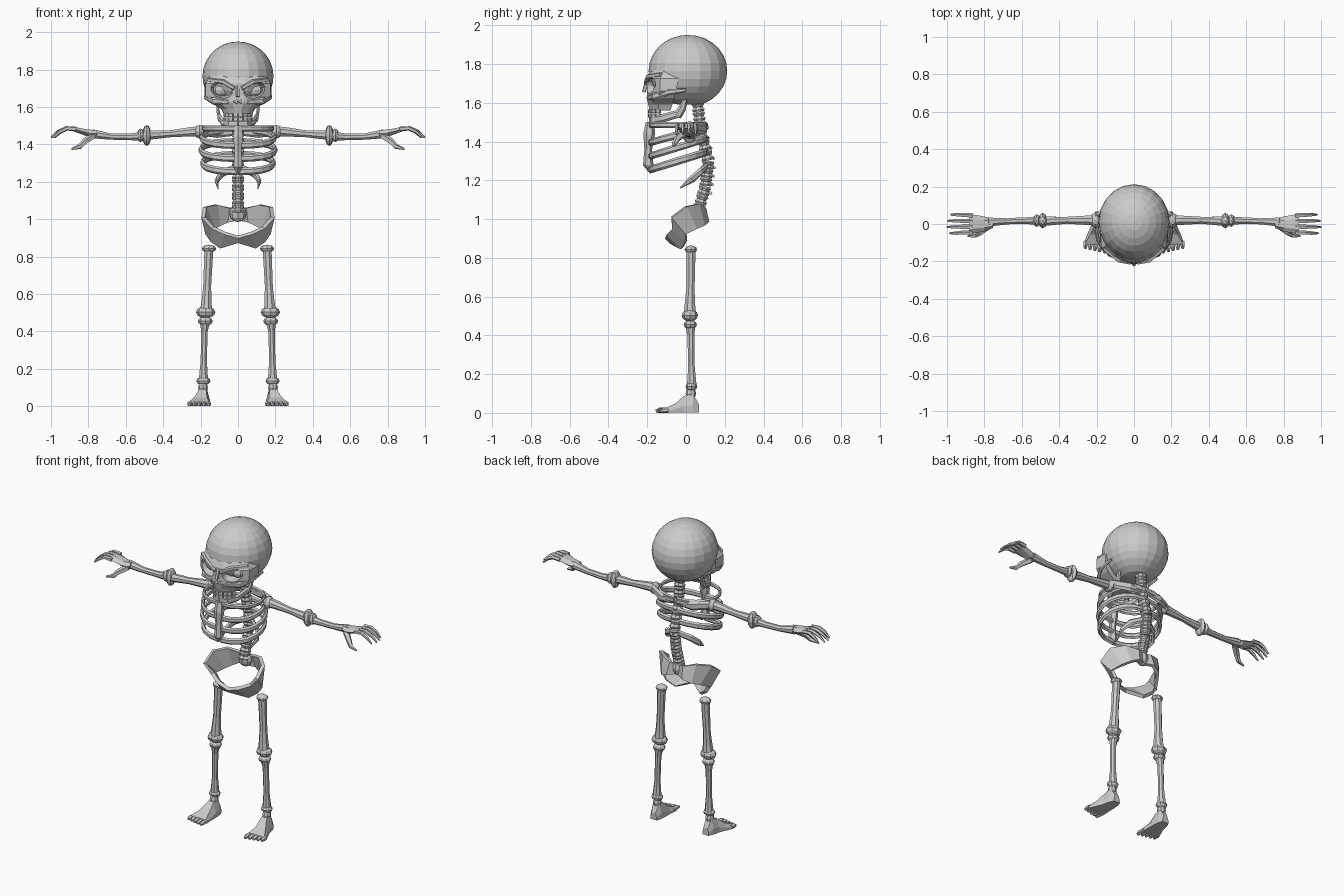
import bpy, bmesh, math
from mathutils import Vector, Matrix

cube = bpy.data.objects.get("Cube")
if cube:
    bpy.data.objects.remove(cube)

BONE = (0.6, 0.6, 0.6, 1)
bone = bpy.data.materials.new("bone grey")
bone.use_nodes = True
bone.diffuse_color = BONE
bone.node_tree.nodes["Principled BSDF"].inputs["Base Color"].default_value = BONE


def finish(name, bm, mirror=False):
    """Turn a bmesh into a bone object, optionally mirrored left to right."""
    bmesh.ops.recalc_face_normals(bm, faces=bm.faces)
    mesh = bpy.data.meshes.new(name)
    bm.to_mesh(mesh)
    bm.free()
    mesh.materials.append(bone)
    obj = bpy.data.objects.new(name, mesh)
    bpy.context.collection.objects.link(obj)
    if mirror:
        mod = obj.modifiers.new("Mirror", 'MIRROR')
        mod.use_mirror_merge = False
    return obj


def loft(name, rings, mirror=False):
    """Skin a list of equal-sized rings and cap both ends."""
    bm = bmesh.new()
    loops = [[bm.verts.new(p) for p in ring] for ring in rings]
    n = len(loops[0])
    for a, b in zip(loops, loops[1:]):
        for i in range(n):
            j = (i + 1) % n
            bm.faces.new((a[i], a[j], b[j], b[i]))
    bm.faces.new(loops[0])
    bm.faces.new(loops[-1])
    return finish(name, bm, mirror)


def tube(name, path, mirror=True, sides=8, flat=1.0, up=(0, 0, 1)):
    """Sweep a round section along (x, y, z, radius) stations; flat squeezes it sideways."""
    pts = [Vector(p[:3]) for p in path]
    rings = []
    for i, p in enumerate(pts):
        tangent = (pts[min(i + 1, len(pts) - 1)] - pts[max(i - 1, 0)]).normalized()
        side = tangent.cross(Vector(up)).normalized()
        top = side.cross(tangent)
        r = path[i][3]
        angles = [math.tau * (k + 0.5) / sides for k in range(sides)]
        rings.append([p + side * r * flat * math.cos(a) + top * r * math.sin(a) for a in angles])
    return loft(name, rings, mirror)


def bone_shaft(name, path, **kw):
    """A near-vertical bone, framed on the y axis."""
    return tube(name, path, up=(0, 1, 0), **kw)


def blob(name, centre, size, mirror=True, seg=8, rings=6, tilt=None):
    bm = bmesh.new()
    bmesh.ops.create_uvsphere(bm, u_segments=seg, v_segments=rings, radius=1)
    turn = tilt or Matrix()
    bm.transform(Matrix.Translation(centre) @ turn @ Matrix.Diagonal((*size, 1)))
    return finish(name, bm, mirror)


def cut(target, cutter):
    cutter.hide_render = True
    cutter.hide_viewport = True
    cutter.display_type = 'WIRE'
    mod = target.modifiers.new("Cut", 'BOOLEAN')
    mod.operation = 'DIFFERENCE'
    mod.object = cutter


# Skull: faceted cranium with a flattened base
cranium = blob("cranium", (0, 0.01, 1.765), (0.19, 0.203, 0.185), False, 20, 14)
for v in cranium.data.vertices:
    v.co.z = max(v.co.z, 1.59)

# Face: stacked U-shaped sections (height, half width, front, back)
sections = [(1.77, .15, -.185, -.02), (1.725, .18, -.205, -.04), (1.66, .178, -.2, -.05),
            (1.625, .15, -.203, -.06), (1.59, .09, -.195, -.07), (1.56, .075, -.187, -.08)]
face_rings = []
for z, w, front, back in sections:
    half = [(w, back), (w * .97, (front + back) / 2 - .01), (w * .65, front + .022), (w * .2, front)]
    outline = half + [(-x, y) for x, y in reversed(half)]
    face_rings.append([(x, y, z) for x, y in outline])
face = loft("face", face_rings)

for s in (-1, 1):
    tilt = Matrix.Rotation(-s * 0.3, 4, 'Y')
    socket = blob("eye_socket_cutter", (s * .09, -.2, 1.69), (.064, .1, .042), False, 10, 8, tilt)
    cut(face, socket)
    slot = tube("nose_cutter", [(s * .012, -.25, 1.625, .017), (s * .012, -.16, 1.63, .012)], False, 3)
    cut(face, slot)
    # eyeball-like bony floor inside each socket
    blob("socket_floor", (s * .09, -.125, 1.69), (.045, .035, .035), False)
groove = tube("brow_groove_cutter", [(0, -.22, 1.72, .014), (0, -.185, 1.86, .002)],
              False, 4, up=(0, 1, 0))
cut(cranium, groove)
cut(face, groove)

tube("brow_ridge", [(.02, -.207, 1.7, .012), (.08, -.195, 1.735, .013), (.16, -.13, 1.745, .012)], sides=5)
tube("cheekbone", [(.05, -.195, 1.625, .012), (.13, -.165, 1.632, .02),
                   (.172, -.09, 1.655, .017), (.175, .0, 1.665, .01)], sides=6, flat=.6)
tube("nose_bridge", [(0, -.2, 1.71, .012), (0, -.218, 1.655, .01)], False, 5, up=(0, 1, 0))

# Lower jaw
tube("jaw_body", [(0, -.18, 1.51, .024), (.045, -.172, 1.51, .024), (.082, -.12, 1.52, .022),
                  (.1, -.035, 1.545, .02)], sides=6, flat=.55)
bone_shaft("jaw_ramus", [(.098, -.045, 1.53, .022), (.105, -.02, 1.57, .02), (.11, -.005, 1.615, .012)],
           sides=6, flat=.5)

# Two rows of teeth around the jaw arch
for row, z in (("upper", 1.556), ("lower", 1.534)):
    for k in range(4):
        a = math.radians(9 + 19 * k)
        bm = bmesh.new()
        bmesh.ops.create_cube(bm, size=1)
        bm.transform(Matrix.Translation((.073 * math.sin(a), -.112 - .075 * math.cos(a), z))
                     @ Matrix.Rotation(a, 4, 'Z') @ Matrix.Diagonal((.021, .016, .02, 1)))
        finish(row + "_tooth", bm, True)

# Spine: spool-shaped vertebrae along a gentle curve
curve = [Vector(p) for p in ((0, .06, 1.6), (0, .075, 1.46), (0, .115, 1.3), (0, .1, 1.17), (0, .06, 1.03))]
COUNT = 12


def spine_at(t):
    t *= len(curve) - 1
    i = min(int(t), len(curve) - 2)
    return curve[i].lerp(curve[i + 1], t - i)


for k in range(COUNT):
    a, b = spine_at(k / COUNT), spine_at((k + .97) / COUNT)
    stations = [(0, .03), (.2, .035), (.5, .026), (.8, .035), (1, .03)]
    bone_shaft("vertebra", [(*a.lerp(b, t), r) for t, r in stations], mirror=False)
    if 1 < k < 10:
        m = a.lerp(b, .5)
        tube("spinous_process", [(0, m.y + .01, m.z, .016), (0, m.y + .04, m.z - .018, .007)], False, 4, .6)

# Rib cage: collar loop plus three sloping pairs (middle height, half width, slope)
ribs = [("collar_bone", 1.485, .195, .0, .015), ("upper_rib", 1.435, .205, .04, .019),
        ("middle_rib", 1.37, .21, .045, .019), ("lower_rib", 1.3, .2, .045, .02)]
for name, z, w, slope, r in ribs:
    path = []
    for k in range(11):
        t = math.pi * k / 10
        bulge = math.sin(t) ** .75 if 0 < k < 10 else 0
        path.append((max(.008, w * bulge - .01), -.04 + .145 * math.cos(t), z + slope * math.cos(t), r))
    tube(name, path, sides=6, flat=.6)
tube("floating_rib", [(.015, .11, 1.275, .018), (.085, .075, 1.245, .02),
                      (.115, .03, 1.205, .018), (.105, -.03, 1.16, .003)], sides=6, flat=.6)
bone_shaft("breastbone", [(0, -.185, 1.5, .022), (0, -.19, 1.44, .03), (0, -.195, 1.36, .02),
                          (0, -.195, 1.28, .027), (0, -.185, 1.245, .008)], mirror=False, sides=6)

# Shoulders
tube("shoulder_blade", [(.03, .1, 1.46, .015), (.11, .095, 1.465, .03), (.2, .045, 1.475, .027)], sides=6, flat=.5)
blob("shoulder_joint", (.205, .02, 1.468), (.03, .042, .036))

# Arms
tube("upper_arm", [(.19, .02, 1.47, .03), (.25, .02, 1.468, .027), (.36, .02, 1.457, .02), (.47, .015, 1.45, .026)])
blob("elbow_knob", (.488, .018, 1.448), (.024, .042, .056))
blob("elbow_cap", (.52, .018, 1.448), (.02, .034, .036))
tube("forearm", [(.5, .018, 1.445, .026), (.58, .018, 1.44, .019), (.68, .015, 1.442, .018), (.78, .01, 1.457, .026)])

# Hands: flat palm, four bent fingers and a thumb
palm = []
for x, w, z, h in ((.755, .022, 1.457, .02), (.8, .04, 1.46, .019), (.88, .054, 1.482, .012)):
    palm.append([(x, w, z), (x, .5 * w, z + h), (x, -.5 * w, z + h),
                 (x, -w, z), (x, -.5 * w, z - h), (x, .5 * w, z - h)])
loft("palm", palm, True)
for k in range(4):
    y = .045 - .03 * k
    reach = (.105, .122, .125, .11)[k]
    tube("finger", [(.865, y, 1.482, .013), (.875 + reach * .35, y * 1.05, 1.486, .012),
                    (.875 + reach * .7, y * 1.1, 1.468, .01), (.875 + reach, y * 1.1, 1.437, .005)], sides=5)
tube("thumb", [(.775, -.01, 1.445, .02), (.82, -.045, 1.415, .017),
               (.845, -.06, 1.388, .014), (.89, -.066, 1.375, .005)], sides=5)

# Pelvis: a thickened band running from the sacrum round the hips to the pubis
upper_edge = [(0, .08, 1.06), (.045, .09, 1.06), (.115, .06, 1.078), (.178, .0, 1.065),
              (.185, -.075, 1.01), (.135, -.065, .955), (.07, -.095, .925), (0, -.1, .905)]
lower_edge = [(0, .08, .995), (.055, .11, .985), (.1, .09, .965), (.13, .05, .95),
              (.165, .0, .925), (.14, .0, .885), (.09, -.02, .85), (0, -.075, .88)]
bm = bmesh.new()
edges = [[bm.verts.new(p) for p in line] for line in (upper_edge, lower_edge)]
for i in range(len(upper_edge) - 1):
    bm.faces.new((edges[0][i], edges[0][i + 1], edges[1][i + 1], edges[1][i]))
pelvis = finish("pelvis", bm, True)
pelvis.modifiers["Mirror"].use_mirror_merge = True
thick = pelvis.modifiers.new("Thickness", 'SOLIDIFY')
thick.thickness = .022
thick.offset = 0
blob("sacrum", (0, .075, 1.03), (.045, .035, .045), False)

# Legs
blob("thigh_head", (.155, .025, .843), (.038, .032, .021))
bone_shaft("thigh_bone", [(.155, .025, .85, .026), (.158, .025, .79, .025), (.165, .023, .64, .023),
                          (.168, .02, .56, .029), (.172, .02, .5, .036)])
blob("knee", (.173, .02, .503), (.052, .042, .032))
blob("shin_head", (.175, .022, .455), (.04, .034, .024))
bone_shaft("shin_bone", [(.175, .022, .46, .03), (.18, .025, .4, .019), (.183, .028, .24, .018), (.185, .03, .14, .027)])
blob("ankle", (.185, .028, .136), (.038, .03, .023))
blob("ankle_base", (.187, .025, .1), (.026, .027, .03))

# Feet: wedge from heel to instep, then five toes
foot = []
for y, cx, top_w, low_w, z in ((.066, .185, .014, .022, .045), (.035, .187, .02, .034, .1), (-.01, .19, .02, .04, .088),
                               (-.055, .2, .034, .05, .048), (-.11, .208, .055, .062, .024)):
    foot.append([(cx - low_w, y, .002), (cx - low_w, y, z * .4), (cx - top_w, y, z),
                 (cx + top_w, y, z), (cx + low_w, y, z * .4), (cx + low_w, y, .002)])
loft("foot", foot, True)
for k in range(5):
    x = .157 + .0255 * k
    tip = -.155 + .006 * k
    tube("toe", [(x, -.09, .013, .013), (x, tip + .02, .014, .014), (x + .002, tip, .009, .008)], sides=6)
